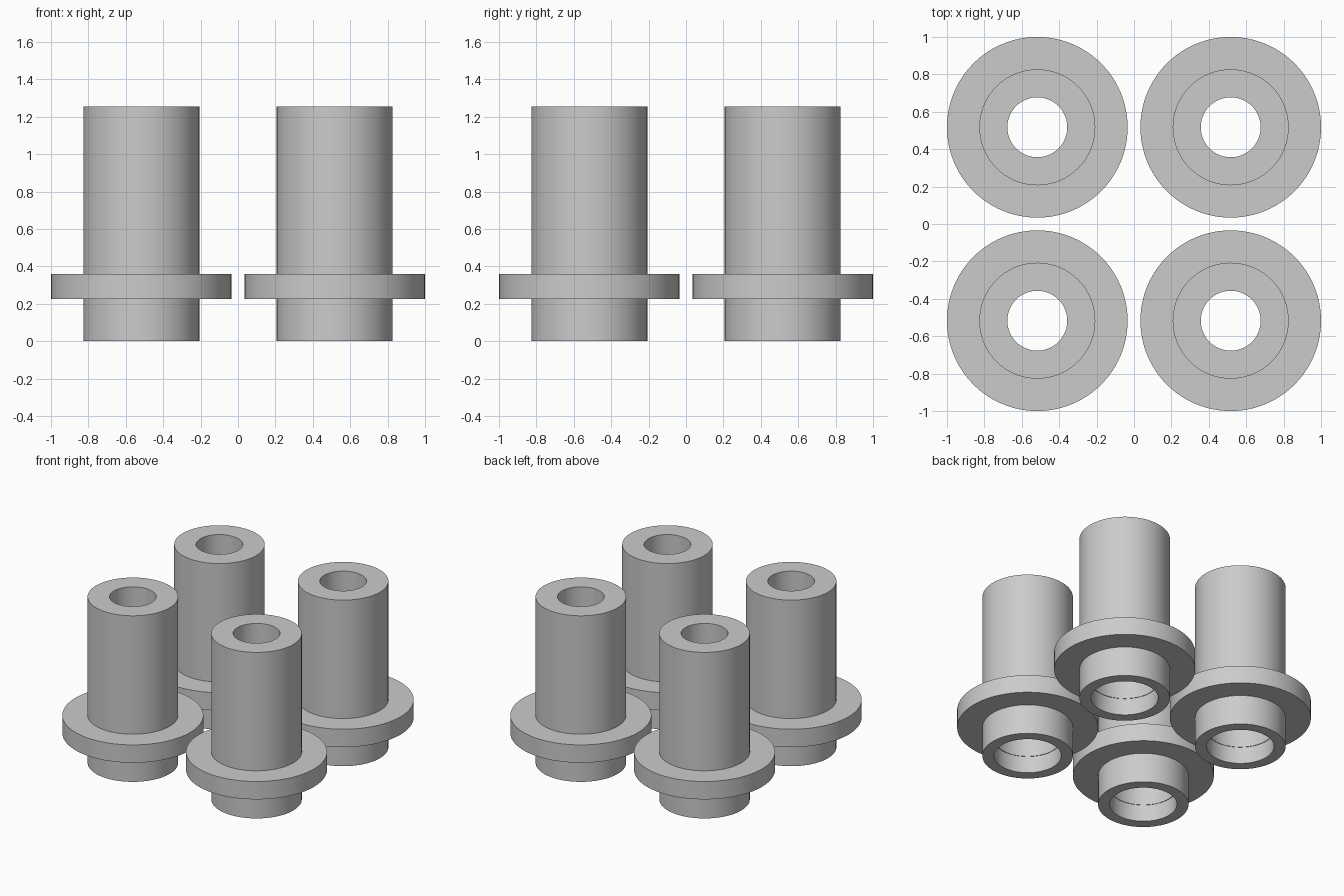
import bpy
import bmesh
import math

cube = bpy.data.objects.get("Cube")
if cube:
    bpy.data.objects.remove(cube, do_unlink=True)

grey = bpy.data.materials.new("plain_grey")
grey.use_nodes = True
colour = (0.6, 0.6, 0.6, 1)
grey.diffuse_color = colour
grey.node_tree.nodes["Principled BSDF"].inputs["Base Color"].default_value = colour

SEGMENTS = 96
SPACING = 0.517
HEIGHT = 1.255

# Closed (radius, height) outline of a flanged bushing with a stepped bore
PROFILE = [
    (0.23, 0), (0.31, 0), (0.31, 0.225), (0.483, 0.225),
    (0.483, 0.36), (0.31, 0.36), (0.31, HEIGHT), (0.16, HEIGHT),
    (0.16, 0.67), (0.226, 0.67), (0.226, 0.127), (0.23, 0.127),
]


def lathe_mesh(name, profile):
    bm = bmesh.new()
    rings = []
    for i in range(SEGMENTS):
        a = math.tau * i / SEGMENTS
        rings.append([bm.verts.new((r * math.cos(a), r * math.sin(a), z))
                      for r, z in profile])
    n = len(profile)
    for i, ring in enumerate(rings):
        after = rings[(i + 1) % SEGMENTS]
        for j in range(n):
            k = (j + 1) % n
            bm.faces.new((ring[j], after[j], after[k], ring[k]))
    bmesh.ops.recalc_face_normals(bm, faces=bm.faces)
    mesh = bpy.data.meshes.new(name)
    bm.to_mesh(mesh)
    bm.free()
    mesh.materials.append(grey)
    return mesh


# Four identical bushings in a square
bushing = lathe_mesh("flanged_bushing", PROFILE)
bpy.ops.object.select_all(action='DESELECT')
for side, sx in (("right", -1), ("left", 1)):
    for end, sy in (("front", -1), ("back", 1)):
        obj = bpy.data.objects.new(f"{end}_{side}_bushing", bushing)
        obj.location = (sx * SPACING, sy * SPACING, 0)
        bpy.context.collection.objects.link(obj)

# Smooth walls with crisp rims; the mesh is shared by all four
obj.select_set(True)
bpy.context.view_layer.objects.active = obj
bpy.ops.object.shade_smooth_by_angle(angle=math.radians(30))
